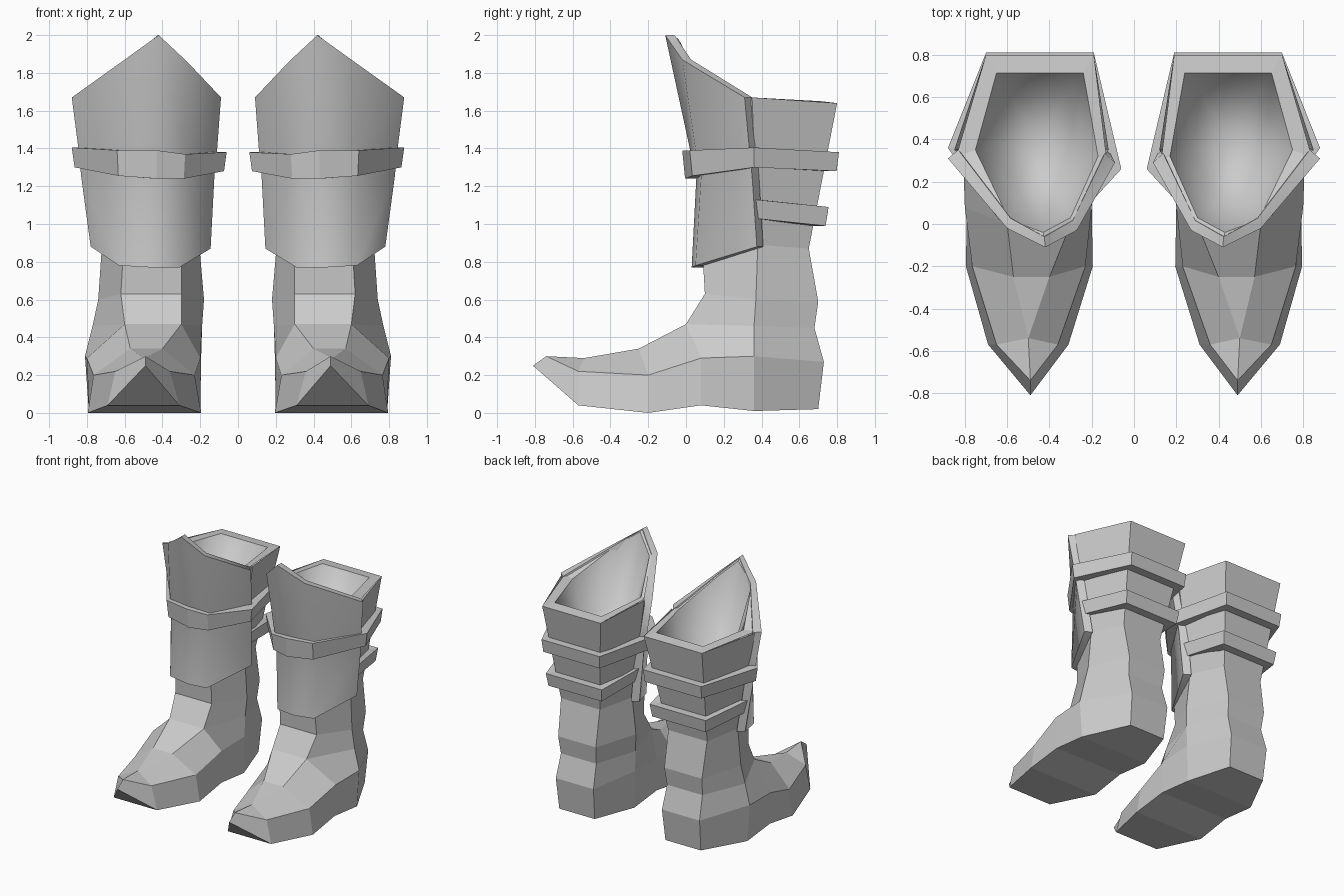
import bpy, bmesh
from mathutils import Vector

if "Cube" in bpy.data.objects:
    bpy.data.objects.remove(bpy.data.objects["Cube"])

leather = bpy.data.materials.new("grey leather")
leather.diffuse_color = (0.6, 0.6, 0.6, 1)
leather.use_nodes = True
leather.node_tree.nodes["Principled BSDF"].inputs["Base Color"].default_value = leather.diffuse_color
CX, CY = 0.46, 0.4          # vertical axis of one boot leg


def make(name, verts, faces, smooth=0):
    """One boot part, mirrored to give the pair."""
    me = bpy.data.meshes.new(name)
    me.from_pydata(verts, [], faces)
    bm = bmesh.new()
    bm.from_mesh(me)
    bmesh.ops.recalc_face_normals(bm, faces=bm.faces)
    bm.to_mesh(me)
    bm.free()
    me.materials.append(leather)
    ob = bpy.data.objects.new(name, me)
    bpy.context.collection.objects.link(ob)
    if smooth:
        bpy.context.view_layer.objects.active = ob
        ob.select_set(True)
        bpy.ops.object.shade_smooth_by_angle(angle=smooth)
        ob.select_set(False)
    mod = ob.modifiers.new("pair", 'MIRROR')
    mod.use_mirror_merge = False
    return ob


def inward(p, t):
    """Move a point level towards the leg axis."""
    d = Vector((CX - p[0], CY - p[1], 0)).normalized() * t
    return (p[0] + d.x, p[1] + d.y, p[2])


def band(name, rows, t, closed, smooth=0, lean=0):
    """Thick wall through matching rows of points; lean slants open ends back."""
    n, cols = len(rows[0]), []
    for i in range(n):
        outer = [r[i] for r in rows]
        dy = lean if i in (0, n - 1) else 0
        inner = [inward(p, t) for p in reversed(outer)]
        cols.append(outer + [(x, y + dy, z) for x, y, z in inner])
    k = len(cols[0])
    verts = [p for c in cols for p in c]
    faces = []
    for i in range(n if closed else n - 1):
        a, b = i * k, (i + 1) % n * k
        faces += [(a + j, b + j, b + (j + 1) % k, a + (j + 1) % k) for j in range(k)]
    if not closed:
        m = len(rows)
        for a in (0, (n - 1) * k):
            faces += [(a + j, a + j + 1, a + k - 2 - j, a + k - 1 - j) for j in range(m - 1)]
    return make(name, verts, faces, smooth)


# Boot body: rings of back, side and front pairs as (x inner, x outer, y, z)
rings = [
    ((.31, .62, .70, .02), (.20, .79, .36, .01), (.20, .79, .08, .04)),
    ((.30, .63, .73, .27), (.195, .81, .36, .30), (.20, .80, .08, .29)),
    ((.31, .62, .68, .45), (.19, .77, .36, .46), (.30, .60, .00, .47)),
    ((.30, .63, .70, .59), (.18, .74, .37, .60), (.30, .62, .10, .63)),
    ((.30, .64, .65, .87), (.205, .72, .38, .89), (.30, .61, .09, .80)),
    ((.19, .70, .80, 1.64), (.12, .85, .35, 1.67), (.33, .57, .15, 1.30)),
]
verts, faces = [], []
for b, s, f in rings:
    for (xi, xo, y, z), side in ((b, 0), (b, 1), (s, 1), (f, 1), (f, 0), (s, 0)):
        verts.append((xo if side else xi, y, z))
for r in range(len(rings) - 1):
    for j in range(6):
        if (r, j) in ((0, 3), (1, 3)):      # open where the foot joins
            continue
        a, b = r * 6, r * 6 + 6
        faces.append((a + j, a + (j + 1) % 6, b + (j + 1) % 6, b + j))
faces += [(0, 1, 2, 5), (5, 2, 3, 4)]

# Forefoot: ball, toe box and pointed tip
o = len(verts)
verts += [(.195, -.20, 0), (.795, -.20, 0), (.23, -.20, .20), (.765, -.20, .20),
          (.40, -.25, .34), (.57, -.25, .34),
          (.31, -.57, .04), (.69, -.57, .04), (.36, -.57, .22), (.65, -.57, .22),
          (.50, -.54, .29), (.49, -.74, .30), (.49, -.81, .25)]
faces += [(4, 3, o + 1, o), (o, o + 1, o + 7, o + 6), (o + 6, o + 7, o + 12),
          (16, 15, o + 5, o + 4), (o + 4, o + 5, o + 10)]
for s in (0, 1):
    sole, mid, top = 4 - s, 10 - s, 16 - s
    faces += [(sole, mid, o + 2 + s, o + s), (mid, top, o + 4 + s, o + 2 + s),
              (o + s, o + 2 + s, o + 8 + s, o + 6 + s),
              (o + 2 + s, o + 4 + s, o + 10, o + 8 + s),
              (o + 6 + s, o + 8 + s, o + 11, o + 12), (o + 8 + s, o + 10, o + 11)]
make("boot_body", verts, faces)

# Shin guard with a peaked top
guard = [
    [(.145, .375, .87), (.31, .05, .77), (.46, .03, .77), (.63, .05, .78), (.78, .375, .88)],
    [(.125, .35, 1.25), (.28, .08, 1.25), (.45, .055, 1.25), (.64, .08, 1.25), (.83, .35, 1.25)],
    [(.11, .33, 1.4), (.28, .05, 1.4), (.44, .02, 1.4), (.63, .05, 1.4), (.845, .335, 1.4)],
    [(.09, .29, 1.67), (.27, -.03, 1.86), (.42, -.11, 2.0), (.60, -.02, 1.87), (.88, .31, 1.67)],
]
band("shin_guard", guard, .05, False, 1.1, .03)

# Rim and hollow lining
edge = [inward(p, .04) for p in guard[-1]] + [(.70, .80, 1.64), (.19, .80, 1.64)]
lip = [(.17, .32, 1.67), (.30, .03, 1.85), (.43, -.04, 1.98), (.59, .02, 1.86),
       (.75, .35, 1.67), (.65, .715, 1.65), (.24, .715, 1.65)]
low = [(CX + (x - CX) * .65, CY + (y - CY) * .65, 1.42) for x, y, z in lip]
verts = edge + lip + low + [(CX, CY, 1.34)]
faces = []
for i in range(7):
    j = (i + 1) % 7
    faces += [(i, j, 7 + j, 7 + i), (7 + i, 7 + j, 14 + j, 14 + i), (14 + i, 14 + j, 21)]
lining = make("rim_lining", verts, faces)
for p in lining.data.polygons:
    p.use_smooth = p.index % 3 > 0
if lining.data.polygons[2].normal.z < 0:
    lining.data.flip_normals()

# Upper strap, right round the leg
xy = [(.06, .26), (.28, .02), (.43, -.02), (.64, .02), (.88, .36), (.70, .81), (.19, .81)]
tops = (1.38, 1.37, 1.39, 1.39, 1.405, 1.38, 1.38)
bots = (1.28, 1.24, 1.24, 1.255, 1.30, 1.28, 1.28)
lower = [(*inward((x, y, 0), .015)[:2], z) for (x, y), z in zip(xy, bots)]
upper = [(x, y, z) for (x, y), z in zip(xy, tops)]
band("upper_strap", [lower, upper], .09, True)

# Lower strap, round the back of the leg
xy = [(.15, .36), (.21, .755), (.70, .755), (.80, .36)]
lower = [(*inward((x, y, 0), .02)[:2], z) for (x, y), z in zip(xy, (1.03, .99, .99, 1.03))]
upper = [(x, y, z) for (x, y), z in zip(xy, (1.13, 1.09, 1.09, 1.13))]
band("lower_strap", [lower, upper], .09, False)
